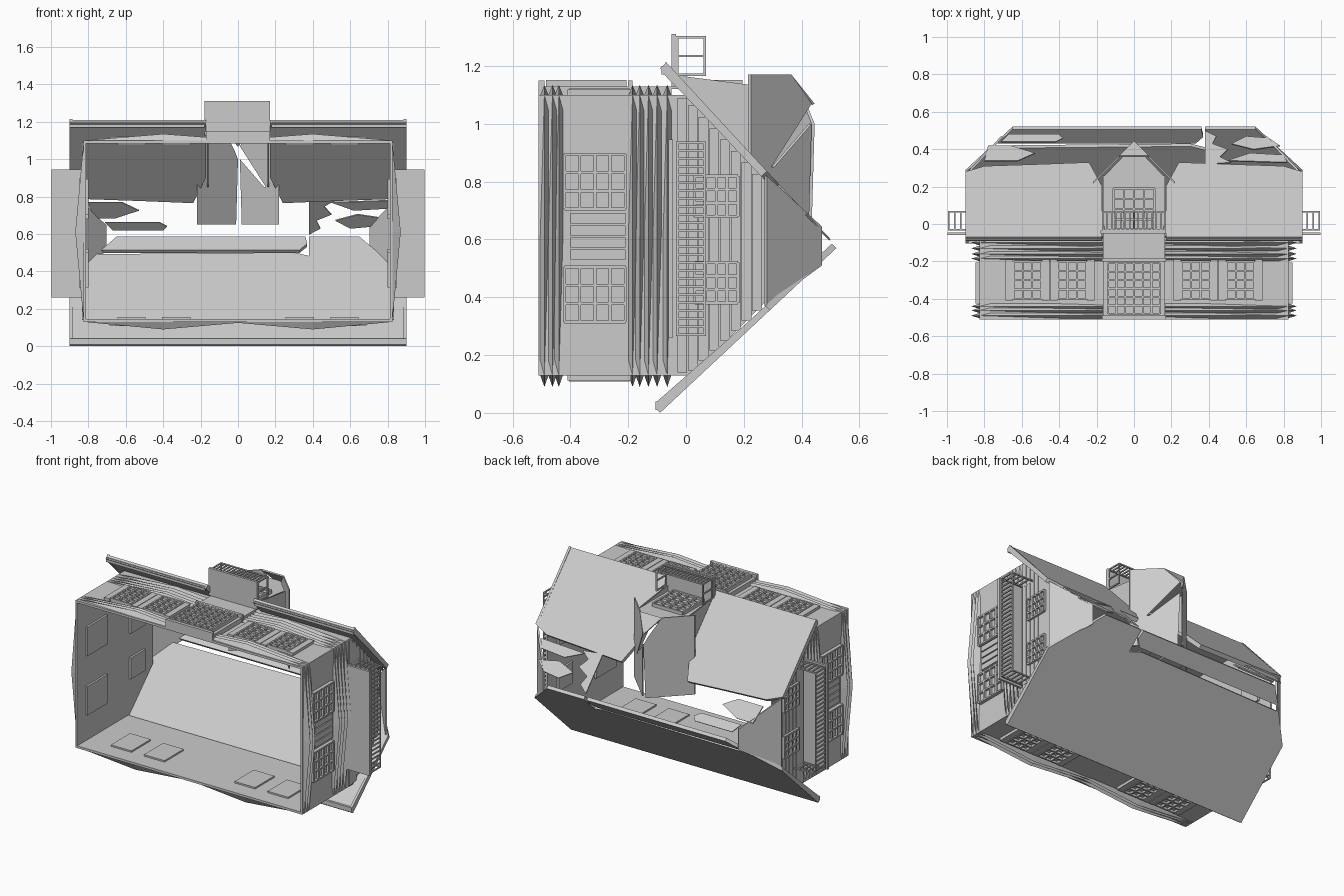
import bpy, bmesh
from mathutils import Vector

if "Cube" in bpy.data.objects:
    bpy.data.objects.remove(bpy.data.objects["Cube"])

grey = bpy.data.materials.new("plain_grey")
grey.use_nodes = True
COLOUR = (0.6, 0.6, 0.6, 1)
grey.diffuse_color = COLOUR
grey.node_tree.nodes["Principled BSDF"].inputs["Base Color"].default_value = COLOUR


def finish(name, bm):
    bmesh.ops.recalc_face_normals(bm, faces=bm.faces[:])
    mesh = bpy.data.meshes.new(name)
    bm.to_mesh(mesh)
    bm.free()
    mesh.materials.append(grey)
    bpy.context.collection.objects.link(bpy.data.objects.new(name, mesh))


def box(bm, x0, x1, y0, y1, z0, z1):
    made = bmesh.ops.create_cube(bm, size=1)["verts"]
    for v in made:
        v.co = ((x0 + x1) / 2 + v.co.x * (x1 - x0),
                (y0 + y1) / 2 + v.co.y * (y1 - y0),
                (z0 + z1) / 2 + v.co.z * (z1 - z0))


def plate(bm, pts, shift):
    """Flat polygon thickened by a shift vector."""
    face = bm.faces.new([bm.verts.new(p) for p in pts])
    out = bmesh.ops.extrude_face_region(bm, geom=[face], use_keep_orig=True)
    for g in out["geom"]:
        if isinstance(g, bmesh.types.BMVert):
            g.co += Vector(shift)


def front_z(y):
    return 1.21 - 1.068 * (y + 0.07)


def back_z(y):
    return 0.934 * (y + 0.09)


# Main roof, with broken upper courses on the front slope
bm = bmesh.new()
for s in (-1, 1):
    plate(bm, [(s * x, y, front_z(y)) for x, y in
               [(.9, -.07), (.17, -.07), (.17, .2), (.24, .33), (.5, .32), (.8, .31), (.9, .28)]],
          (0, -.02, -.018))
strips = [
    [(-.8, .34), (-.78, .42), (-.66, .42), (-.53, .38), (-.62, .34)],
    [(-.71, .44), (-.67, .48), (-.4, .48), (-.38, .46), (-.42, .44)],
    [(.38, .32), (.38, .5), (.44, .47), (.42, .43), (.5, .4), (.46, .36), (.52, .33)],
    [(.52, .43), (.6, .47), (.72, .46), (.78, .42), (.64, .4)],
    [(.5, .34), (.62, .38), (.8, .37), (.82, .33)]]
for strip in strips:
    plate(bm, [(x, y, front_z(y)) for x, y in strip], (0, -.005, -.005))
finish("front_roof", bm)

bm = bmesh.new()
for shape in (
        [(-.9, -.09), (.38, -.09), (.38, .41), (.3, .43), (-.76, .42), (-.9, .29)],
        [(-.73, .445), (.33, .445), (.37, .48), (.36, .52), (-.65, .52)],
        [(.38, -.09), (.9, -.09), (.9, .29), (.65, .52), (.38, .52)]):
    plate(bm, [(x, y, back_z(y)) for x, y in shape], (0, -.015, .016))
finish("back_roof", bm)

bm = bmesh.new()
for s in (-1, 1):
    plate(bm, [(s * .89, .28, .37), (s * .89, .28, .82),
               (s * .71, .47, .645), (s * .71, .47, .51)], (-s * .008, -.008, 0))
finish("clipped_hips", bm)

# Bargeboards and eave trim
bm = bmesh.new()
for s in (-1, 1):
    plate(bm, [(s * .9, -.07, 1.215), (s * .9, .28, front_z(.28)),
               (s * .9, .25, front_z(.28)), (s * .9, -.08, 1.175)], (-s * .015, 0, 0))
    plate(bm, [(s * .9, -.09, 0), (s * .9, .28, back_z(.28)),
               (s * .9, .25, back_z(.28)), (s * .9, -.1, .04)], (-s * .015, 0, 0))
    box(bm, min(s * .9, s * .18), max(s * .9, s * .18), -.085, -.07, 1.17, 1.2)
box(bm, -.9, .9, -.105, -.09, .01, .04)
finish("roof_trim", bm)

# Walls, open underneath
bm = bmesh.new()
box(bm, -.82, .82, -.51, .01, 1.085, 1.1)
box(bm, -.82, .82, -.51, .02, .13, .145)
for s in (-1, 1):
    plate(bm, [(s * .825, y, z) for y, z in
               [(-.51, .13), (-.51, 1.1), (0, 1.1), (.28, .8), (.28, .39), (.02, .13)]],
          (-s * .012, 0, 0))
finish("walls", bm)

# Bowed clapboards with a pointed section
half = [(.825, .13), (.87, .61), (.825, 1.1), (.4, 1.135), (0, 1.105)]
tips = half + [(-x, z) for x, z in half[3::-1]] + [(-.4, .09), (0, .125), (.4, .09)]
bm = bmesh.new()
for y in (-.49, -.462, -.44, -.185, -.16, -.13, -.1, -.065):
    rings = []
    for x, z in tips:
        base = (max(-.82, min(.82, x)), max(.135, min(1.095, z)))
        rings.append([bm.verts.new((base[0], y - .016, base[1])),
                      bm.verts.new((x, y, z)),
                      bm.verts.new((base[0], y + .016, base[1]))])
    for a, b in zip(rings, rings[1:] + rings[:1]):
        for k in (0, 1):
            bm.faces.new((a[k], a[k + 1], b[k + 1], b[k]))
finish("clapboards", bm)

bm = bmesh.new()
for s in (-1, 1):
    for i in range(8):
        y = -.03 + i * .037
        top, low = min(1.09, front_z(y + .06)), max(.14, back_z(y + .06))
        plate(bm, [(s * .825, y, low), (s * .825, y + .034, low),
                   (s * .825, y + .034, top), (s * .825, y, top)], (s * .008, 0, 0))
finish("gable_boards", bm)


def window(bm, wall, side, a, b, y0, y1, depth, cols=3, rows=4, inner=True):
    """Framed grid; wall is 'x' or 'z', side its outward sign, a to b its span."""
    def part(p, q, u, v, d0, d1):
        d = sorted((depth + side * d0, depth + side * d1))
        box(bm, *((p, q, u, v, *d) if wall == "z" else (*d, u, v, p, q)))
    part(a, b, y0, y1, -.025 if inner else 0, .008)
    t = .005
    for i in range(cols + 1):
        c = a + (b - a) * i / cols
        part(c - t, c + t, y0, y1, 0, .022)
    for i in range(rows + 1):
        c = y0 + (y1 - y0) * i / rows
        part(a, b, c - t, c + t, 0, .022)


# Windows and shutters
bm = bmesh.new()
shutters = bmesh.new()
for side, depth in ((1, 1.1), (-1, .13)):
    for c in (-.57, -.33, .33, .57):
        window(bm, "z", side, c - .075, c + .075, -.4, -.2, depth)
        for e in (c - .098, c + .098):
            d = sorted((depth, depth + side * .018))
            box(shutters, e - .02, e + .02, -.41, -.19, *d)
for s in (-1, 1):
    for c in (.41, .8):
        window(bm, "x", s, c - .095, c + .095, -.42, -.21, s * .825)
    for c in (.45, .75):
        window(bm, "x", s, c - .07, c + .07, .03, .18, s * .825)
    x = sorted((s * .825, s * .84))
    for i in range(4):
        box(shutters, *x, -.4, -.21, .53 + i * .042, .565 + i * .042)
finish("windows", bm)
finish("shutters", shutters)

# Central bay with glazed door, step and hood
bm = bmesh.new()
box(bm, -.165, .165, -.5, -.05, 1.12, 1.13)
for s in (-.165, .16):
    box(bm, s, s + .005, -.5, -.05, 1.09, 1.13)
box(bm, -.17, .17, -.51, -.49, 1.1, 1.15)
box(bm, -.17, .17, -.2, -.185, 1.1, 1.15)
finish("entrance_bay", bm)
bm = bmesh.new()
window(bm, "z", 1, -.14, .14, -.48, -.21, 1.13, 6, 6, False)
window(bm, "z", 1, -.11, .11, -.03, .19, 1.13, 4, 4, False)
finish("doors", bm)

# Dormer
bm = bmesh.new()
plate(bm, [(-.165, -.05, 1.13), (.165, -.05, 1.13), (.165, .25, 1.13), (.06, .36, 1.13),
           (-.06, .36, 1.13), (-.165, .25, 1.13)], (0, 0, -.01))
for s in (-1, 1):
    plate(bm, [(s * .165, -.05, 1.13), (s * .165, .26, 1.13),
               (s * .165, .26, .85), (s * .165, -.05, 1.17)], (-s * .008, 0, 0))
finish("dormer_walls", bm)
bm = bmesh.new()
for shape in ([(-.22, 1.17), (-.08, 1.17), (-.06, 1.13), (-.02, 1.05), (0, 1), (-.01, .65), (-.22, .65)],
              [(.08, 1.17), (.22, 1.17), (.22, .85), (.15, .85), (.01, 1.07)],
              [(.01, 1), (.14, .85), (.22, .85), (.22, .65), (.02, .65)]):
    plate(bm, [(x, .445 - abs(x), z) for x, z in shape], (0, -.01, 0))
plate(bm, [(0, .445, 1.07), (-.08, .365, 1.17), (.08, .365, 1.17)], (0, -.008, -.005))
finish("dormer_roof", bm)


def railing(bm, p, q, y0, y1, count):
    """Rails and balusters between two (x, z) points."""
    t = .004
    x, z = sorted((p[0], q[0])), sorted((p[1], q[1]))
    for y in (y0, y1):
        box(bm, x[0] - t, x[1] + t, y - t, y + t, z[0] - t, z[1] + t)
    for i in range(count + 1):
        a = p[0] + (q[0] - p[0]) * i / count
        b = p[1] + (q[1] - p[1]) * i / count
        box(bm, a - t, a + t, y0, y1, b - t, b + t)


# Balconies
bm = bmesh.new()
rails = bmesh.new()
for s in (-1, 1):
    x = sorted((s * .825, s * .998))
    box(bm, *x, -.06, -.045, .26, .945)
    railing(rails, (s * .99, .27), (s * .99, .935), -.03, .065, 24)
    for z in (.27, .935):
        railing(rails, (s * .83, z), (s * .99, z), -.03, .065, 5)
    railing(rails, (s * .168, 1.17), (s * .168, 1.3), -.03, .065, 2)
box(bm, -.178, .172, -.05, -.035, 1.13, 1.31)
railing(rails, (-.168, 1.3), (.168, 1.3), -.03, .065, 14)
finish("balcony_floors", bm)
finish("balcony_rails", rails)
